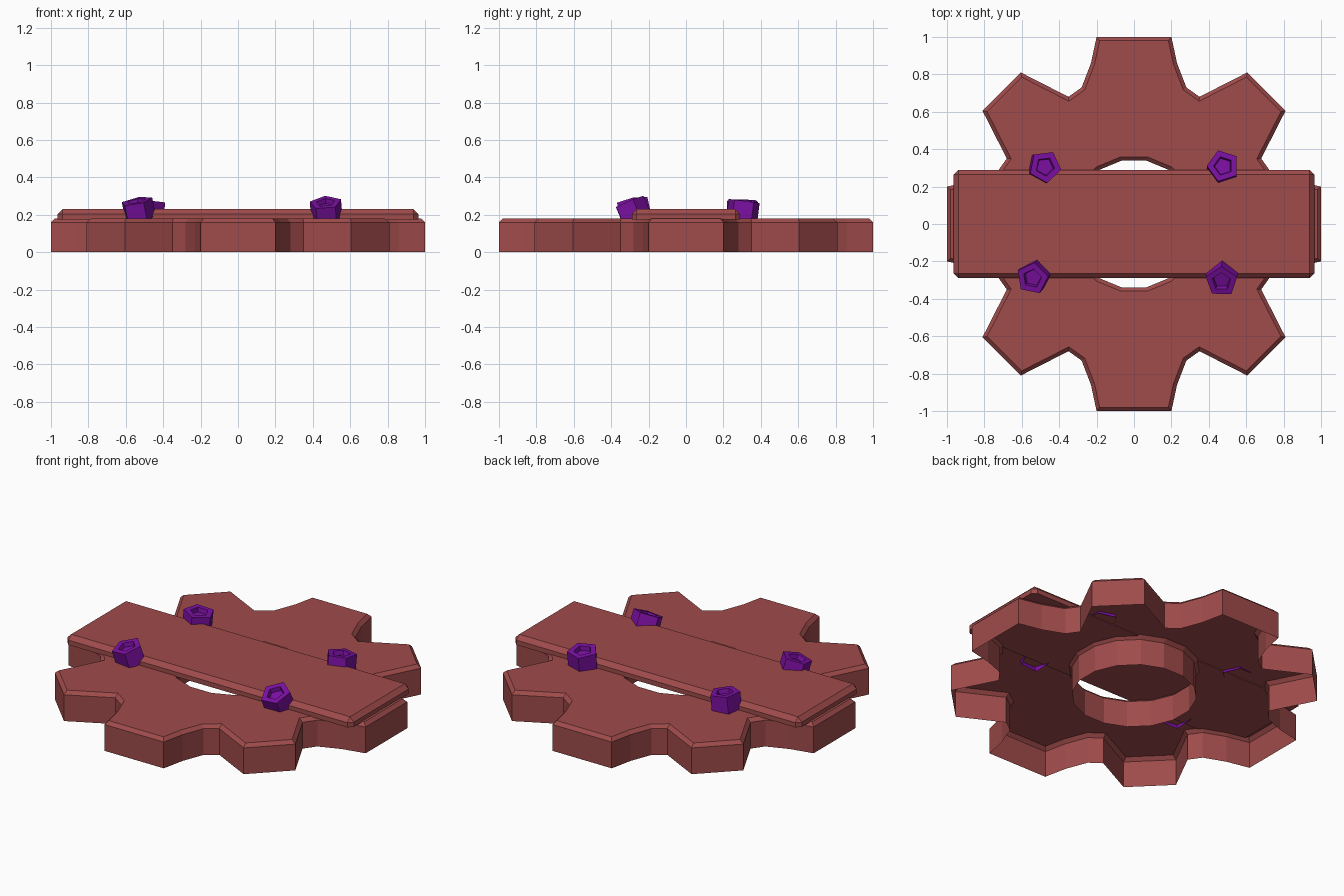
import bpy, bmesh, math
from mathutils import Vector, Matrix

if "Cube" in bpy.data.objects:
    bpy.data.objects.remove(bpy.data.objects["Cube"])


def material(name, rgb):
    m = bpy.data.materials.new(name)
    m.diffuse_color = (*rgb, 1)
    m.use_nodes = True
    m.node_tree.nodes["Principled BSDF"].inputs["Base Color"].default_value = m.diffuse_color
    return m


RED = material("red", (0.35, 0.07, 0.07))
PURPLE = material("purple", (0.20, 0.005, 0.36))


def finish(bm, name, mat):
    mesh = bpy.data.meshes.new(name)
    bm.normal_update()
    bm.to_mesh(mesh)
    bm.free()
    mesh.materials.append(mat)
    ob = bpy.data.objects.new(name, mesh)
    bpy.context.collection.objects.link(ob)
    return ob


def ring(bm, pts, z):
    return [bm.verts.new((x, y, z)) for x, y in pts]


def bridge(bm, a, b):
    # side wall between two loops; faces outward for counter-clockwise loops
    n = len(a)
    for i in range(n):
        j = (i + 1) % n
        bm.faces.new((a[i], a[j], b[j], b[i]))


def polygon(n, r, phase=0.0):
    return [(r * math.cos(phase + math.tau * i / n),
             r * math.sin(phase + math.tau * i / n)) for i in range(n)]


def inset(pts, d):
    # mitred inward offset of a counter-clockwise outline
    out = []
    for i, p in enumerate(pts):
        p = Vector(p)
        e1 = (p - Vector(pts[i - 1])).normalized()
        e2 = (Vector(pts[(i + 1) % len(pts)]) - p).normalized()
        n1, n2 = Vector((-e1.y, e1.x)), Vector((-e2.y, e2.x))
        out.append(tuple(p + (n1 + n2) * d / (1 + n1.dot(n2))))
    return out


# Gear: hollow shell with eight teeth, chamfered rim and a centre hole
quarter = [(1, 0.2), (0.86, 0.23), (0.73, 0.28), (0.68, 0.35), (0.81, 0.605),
           (0.605, 0.81), (0.35, 0.68), (0.28, 0.73), (0.23, 0.86), (0.2, 1)]
outline = []
for k in range(4):
    c, s = round(math.cos(k * math.pi / 2)), round(math.sin(k * math.pi / 2))
    outline += [(x * c - y * s, x * s + y * c) for x, y in quarter]

bm = bmesh.new()
loops = [ring(bm, outline, 0), ring(bm, outline, 0.16),
         ring(bm, inset(outline, 0.02), 0.18)]
bridge(bm, loops[0], loops[1])
bridge(bm, loops[1], loops[2])
hole = [ring(bm, polygon(16, r, math.pi / 16), z)
        for r, z in ((0.345, 0), (0.345, 0.16), (0.366, 0.18))]
bridge(bm, hole[1], hole[0])
bridge(bm, hole[2], hole[1])
rim = [bm.edges.get((l[i - 1], l[i])) for l in (loops[2], hole[2])
       for i in range(len(l))]
top = bmesh.ops.triangle_fill(bm, edges=rim, use_beauty=True, normal=(0, 0, 1))
for g in top["geom"]:
    if isinstance(g, bmesh.types.BMFace):
        g.normal_update()
        if g.normal.z < 0:
            g.normal_flip()
finish(bm, "gear", RED)

# Plank across the gear, chamfered on its top and upright edges
bm = bmesh.new()
bmesh.ops.create_cube(bm, size=1, matrix=Matrix.Translation((0, 0, 0.203))
                      @ Matrix.Diagonal((1.93, 0.58, 0.055, 1)))
edges = [e for e in bm.edges if max(v.co.z for v in e.verts) > 0.2]
bmesh.ops.bevel(bm, geom=edges, offset=0.026, segments=1, affect='EDGES')
finish(bm, "plank", RED)


# Nails: tilted five-sided heads with a five-sided recess
def nail(name, base, axis, phase):
    bm = bmesh.new()
    a = math.radians(phase)
    rings = [ring(bm, polygon(5, r, a), z) for r, z in
             ((0.088, 0), (0.088, 0.1), (0.052, 0.1), (0.046, 0.075))]
    for lower, upper in zip(rings, rings[1:]):
        bridge(bm, lower, upper)
    bm.faces.new(rings[-1])
    rot = Vector((0, 0, 1)).rotation_difference(Vector(axis)).to_matrix().to_4x4()
    bm.transform(Matrix.Translation(base) @ rot)
    finish(bm, name, PURPLE)


nail("nail_back_left", (-0.485, 0.305, 0.175), (0.1, 0.02, 1), 61)
nail("nail_back_right", (0.477, 0.298, 0.175), (0, 0.13, 1), 180)
nail("nail_front_left", (-0.525, -0.27, 0.178), (-0.2, -0.22, 1), 80)
nail("nail_front_right", (0.475, -0.268, 0.175), (-0.08, -0.44, 1), 90)
